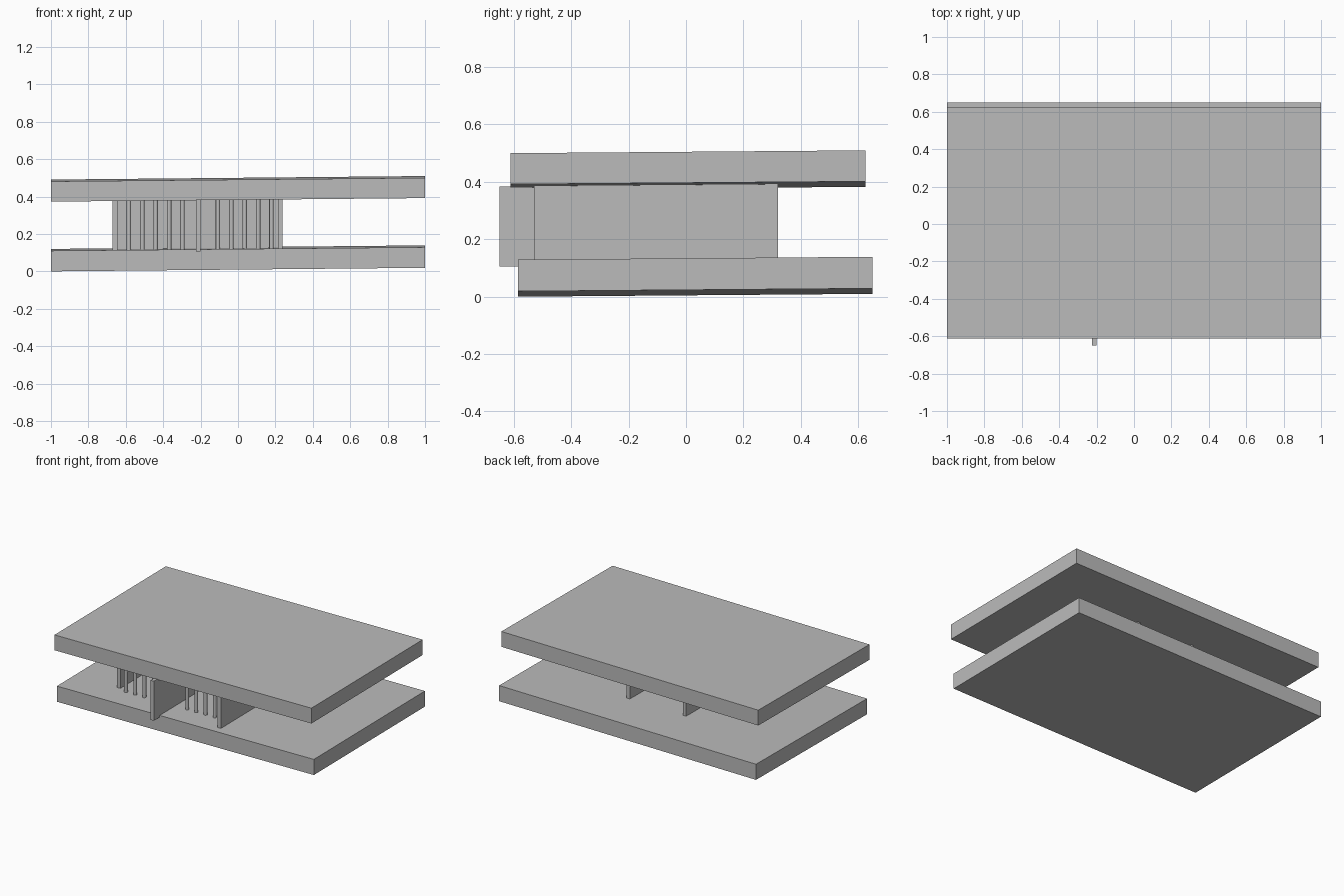
import bpy
import bmesh
from mathutils import Matrix

cube = bpy.data.objects.get("Cube")
if cube:
    bpy.data.objects.remove(cube, do_unlink=True)

# One plain grey for the whole pavilion
grey = bpy.data.materials.new("concrete_grey")
grey.use_nodes = True
color = (0.5, 0.5, 0.5, 1)
grey.diffuse_color = color
grey.node_tree.nodes["Principled BSDF"].inputs["Base Color"].default_value = color

# The whole structure leans gently up towards the left and back
SLOPE_X, SLOPE_Y = 0.0095, 0.008
FLOOR, CEILING = 0.115, 0.39


def finish(name, bm):
    for v in bm.verts:
        v.co.z += SLOPE_X * v.co.x + SLOPE_Y * v.co.y
    mesh = bpy.data.meshes.new(name)
    bm.to_mesh(mesh)
    bm.free()
    mesh.materials.append(grey)
    obj = bpy.data.objects.new(name, mesh)
    bpy.context.collection.objects.link(obj)
    return obj


def box(name, x, y, z):
    bm = bmesh.new()
    size = [b - a for a, b in (x, y, z)]
    mid = [(a + b) / 2 for a, b in (x, y, z)]
    bmesh.ops.create_cube(bm, size=1, matrix=Matrix.Translation(mid) @ Matrix.Diagonal((*size, 1)))
    return finish(name, bm)


def column(name, x, y):
    bm = bmesh.new()
    place = Matrix.Translation((x, y, (FLOOR + CEILING) / 2))
    bmesh.ops.create_cone(bm, cap_ends=True, segments=16, radius1=0.012, radius2=0.012,
                          depth=CEILING - FLOOR, matrix=place)
    obj = finish(name, bm)
    bpy.ops.object.select_all(action="DESELECT")
    obj.select_set(True)
    bpy.context.view_layer.objects.active = obj
    bpy.ops.object.shade_smooth_by_angle()


# Floor and roof slabs
box("floor_slab", (-1, 1), (-0.585, 0.65), (0.014, 0.124))
box("roof_slab", (-1, 1), (-0.612, 0.625), (0.387, 0.495))

# Three cross walls and the rear panel joining them
height = (FLOOR, CEILING)
box("right_wall", (-0.67, -0.643), (-0.39, 0.08), height)
box("middle_wall", (-0.225, -0.2), (-0.65, 0.32), (0.112, CEILING))
box("left_wall", (0.213, 0.238), (-0.53, 0.32), height)
box("rear_panel", (-0.67, 0.238), (0.06, 0.08), height)

# Two rows of slim columns between the walls
for side, start in (("right", -0.583), ("left", -0.107)):
    for i in range(5):
        column(f"{side}_column_{i + 1}", start + 0.0715 * i, -0.412)
